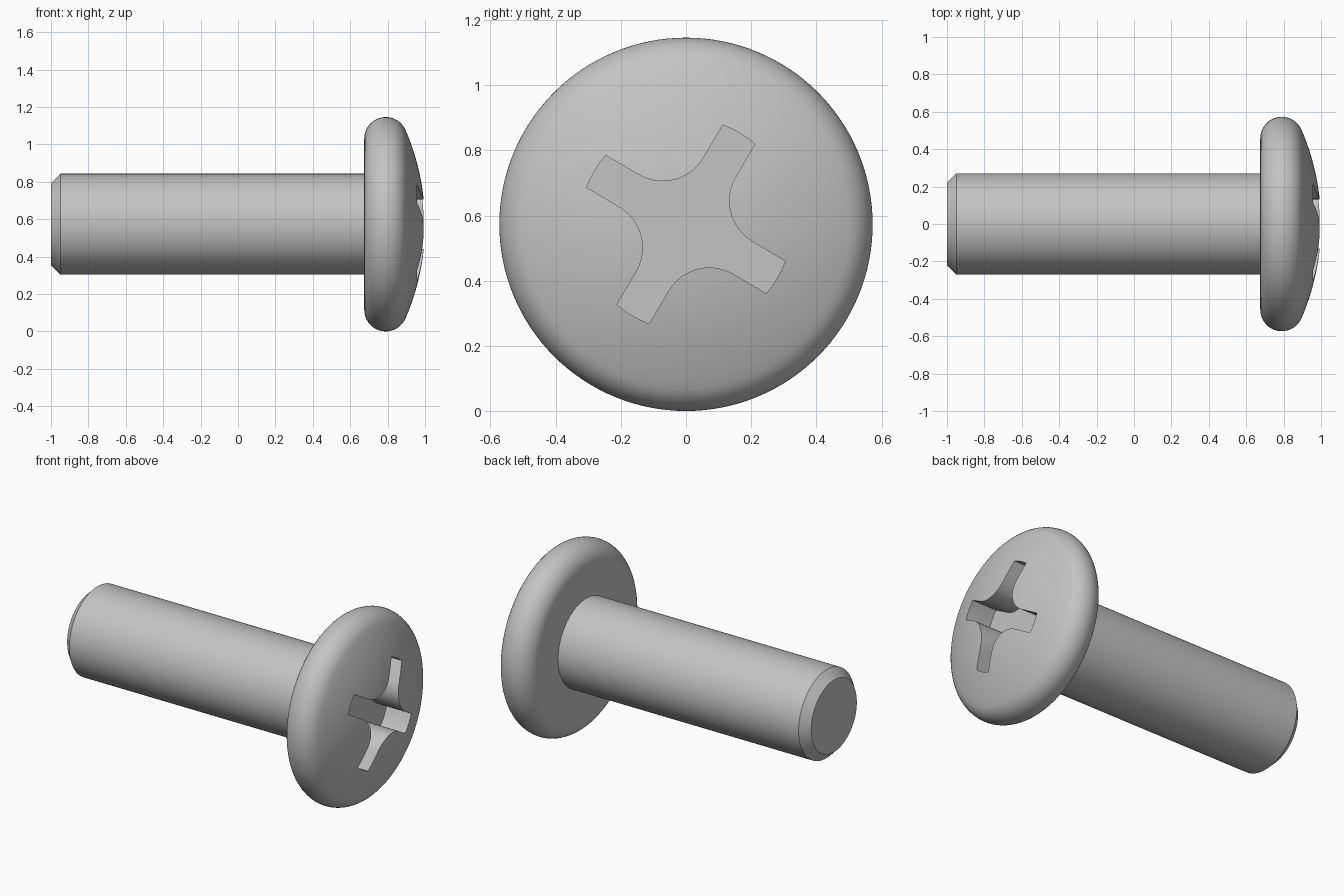
import bpy
import bmesh
from math import sin, cos, asin, atan2, pi, radians
from mathutils import Matrix, Vector

if "Cube" in bpy.data.objects:
    bpy.data.objects.remove(bpy.data.objects["Cube"])

AXIS_Z = 0.573      # height of the screw's axis
SEGMENTS = 128

steel = bpy.data.materials.new("grey steel")
steel.use_nodes = True
GREY = (0.55, 0.55, 0.55, 1)
steel.diffuse_color = GREY
steel.node_tree.nodes["Principled BSDF"].inputs["Base Color"].default_value = GREY


def arc(cx, cy, r, a0, a1, steps):
    angles = [a0 + (a1 - a0) * i / steps for i in range(steps + 1)]
    return [(cx + r * cos(a), cy + r * sin(a)) for a in angles]


def make_object(name, bm):
    bmesh.ops.recalc_face_normals(bm, faces=bm.faces)
    mesh = bpy.data.meshes.new(name)
    bm.to_mesh(mesh)
    bm.free()
    mesh.materials.append(steel)
    obj = bpy.data.objects.new(name, mesh)
    obj.location.z = AXIS_Z
    bpy.context.collection.objects.link(obj)
    return obj


def lathe(name, profile):
    """Revolve (x, radius) points around the x axis."""
    bm = bmesh.new()
    verts = [bm.verts.new((x, 0, r)) for x, r in profile]
    edges = [bm.edges.new(pair) for pair in zip(verts, verts[1:])]
    bmesh.ops.spin(bm, geom=verts + edges, cent=(0, 0, 0), axis=(1, 0, 0),
                   angle=2 * pi, steps=SEGMENTS)
    bmesh.ops.remove_doubles(bm, verts=bm.verts, dist=0.0001)
    return make_object(name, bm)


def smooth(obj):
    bpy.ops.object.select_all(action='DESELECT')
    obj.select_set(True)
    bpy.context.view_layer.objects.active = obj
    bpy.ops.object.shade_smooth_by_angle(angle=radians(30))


# Shank with a chamfered end
shank = lathe("shank", [(-1, 0), (-1, 0.22), (-0.95, 0.27), (0.69, 0.27), (0.69, 0)])

# Pan head: flat underside, round rim, shallow dome tangent to the rim
RIM_X, RIM_R, RIM = 0.79, 0.458, 0.115
DOME = 1.267
tangent = atan2(RIM_R, RIM_X - (1 - DOME))
rim = arc(RIM_X, RIM_R, RIM, pi, tangent, 18)
dome = arc(1 - DOME, 0, DOME, tangent, 0, 14)
head = lathe("head", [(RIM_X - RIM, 0)] + rim + dome[1:])

# Cross recess cutter: four arms with round tips and filleted inner corners
HALF, REACH, FILLET, FLOOR_X = 0.0575, 0.325, 0.145, 0.79
tip = asin(HALF / REACH)
corner = HALF + FILLET
quarter = arc(0, 0, REACH, -tip, tip, 4) + arc(corner, corner, FILLET, 1.5 * pi, pi, 12)
bm = bmesh.new()
outline = []
for k in range(4):
    turn = Matrix.Rotation(radians(59.5 + 90 * k), 2)
    for point in quarter:
        y, z = turn @ Vector(point)
        outline.append(bm.verts.new((FLOOR_X, y, z)))
base = bm.faces.new(outline)
top = bmesh.ops.extrude_face_region(bm, geom=[base])["geom"]
bmesh.ops.translate(bm, vec=(0.4, 0, 0),
                    verts=[g for g in top if isinstance(g, bmesh.types.BMVert)])
cutter = make_object("recess_cutter", bm)
cutter.hide_render = True

# Cut the recess and drop the cutter
cut = head.modifiers.new("recess", 'BOOLEAN')
cut.operation = 'DIFFERENCE'
cut.solver = 'EXACT'
cut.object = cutter
bpy.context.view_layer.objects.active = head
bpy.ops.object.modifier_apply(modifier=cut.name)
bpy.data.objects.remove(cutter)

for part in (shank, head):
    smooth(part)
